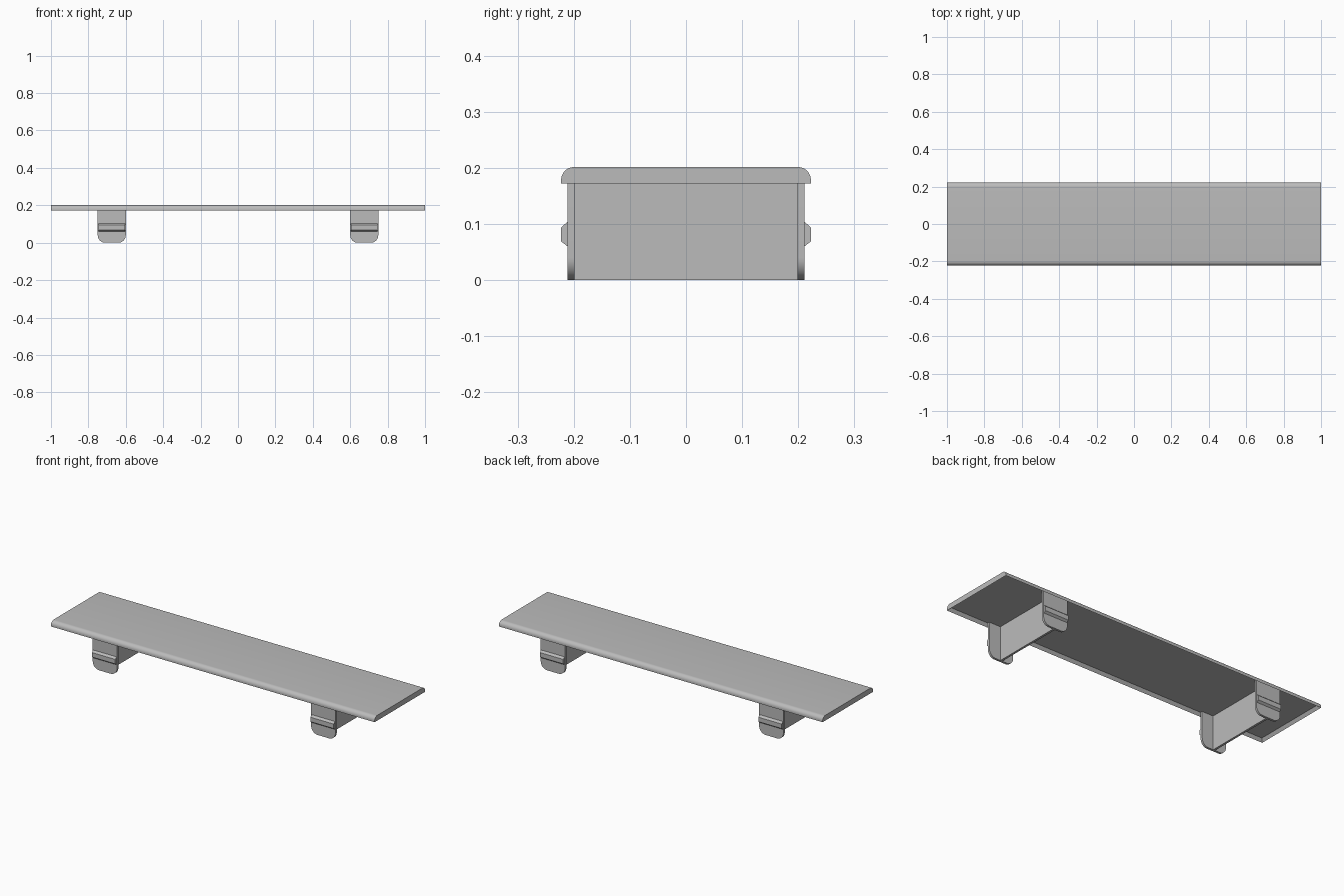
import bpy, bmesh, math
from mathutils import Vector

cube = bpy.data.objects.get("Cube")
if cube:
    bpy.data.objects.remove(cube, do_unlink=True)

grey = bpy.data.materials.new("plain grey")
grey.use_nodes = True
grey.diffuse_color = (0.5, 0.5, 0.5, 1)
grey.node_tree.nodes["Principled BSDF"].inputs["Base Color"].default_value = (0.5, 0.5, 0.5, 1)


def arc(cx, cy, r, start, end, steps=10):
    """Points on an arc, angles in degrees."""
    angles = [math.radians(start + (end - start) * i / steps) for i in range(steps + 1)]
    return [(cx + r * math.cos(a), cy + r * math.sin(a)) for a in angles]


def prism(points, direction):
    """Solid made by sweeping a closed outline along a direction."""
    bm = bmesh.new()
    face = bm.faces.new([bm.verts.new(p) for p in points])
    swept = bmesh.ops.extrude_face_region(bm, geom=[face])["geom"]
    verts = [v for v in swept if isinstance(v, bmesh.types.BMVert)]
    bmesh.ops.translate(bm, verts=verts, vec=Vector(direction))
    bmesh.ops.recalc_face_normals(bm, faces=bm.faces)
    return bm


def finish(bm, name):
    mesh = bpy.data.meshes.new(name)
    bm.to_mesh(mesh)
    bm.free()
    mesh.materials.append(grey)
    obj = bpy.data.objects.new(name, mesh)
    bpy.context.collection.objects.link(obj)
    bpy.ops.object.select_all(action="DESELECT")
    obj.select_set(True)
    bpy.context.view_layer.objects.active = obj
    bpy.ops.object.shade_smooth_by_angle(angle=math.radians(30))
    return obj


# Cover plate: rounded long edges and a shallow recess underneath
half_y, bottom, top, radius = 0.2225, 0.172, 0.2015, 0.023
right_edge = arc(half_y - radius, top - radius, radius, 0, 90)
outline = [(half_y, bottom)] + right_edge
outline += [(-y, z) for y, z in reversed(outline)]
bm = prism([(-1, y, z) for y, z in outline], (2, 0, 0))
under = min(bm.faces, key=lambda f: f.calc_center_median().z)
bmesh.ops.inset_region(bm, faces=[under], thickness=0.012, use_even_offset=True)
bmesh.ops.translate(bm, verts=under.verts, vec=(0, 0, 0.017))
finish(bm, "cover_plate")

# Clip brackets: a thin web joining two rounded tabs, each with a catch ridge
tab_half, corner, ceiling = 0.075, 0.04, 0.19
tab_outline = [(tab_half, ceiling), (-tab_half, ceiling)]
tab_outline += arc(-tab_half + corner, corner, corner, 180, 270)
tab_outline += arc(tab_half - corner, corner, corner, 270, 360)
ridge_outline = [(0.205, 0.060), (0.211, 0.060), (0.2225, 0.069),
                 (0.2225, 0.094), (0.211, 0.104), (0.205, 0.104)]
ridge_half, web_half = 0.072, 0.006

for side, x in (("left", 0.675), ("right", -0.675)):
    web = [(x - web_half, -0.2, 0), (x + web_half, -0.2, 0),
           (x + web_half, -0.2, ceiling), (x - web_half, -0.2, ceiling)]
    finish(prism(web, (0, 0.4, 0)), f"{side}_web")
    for end, s in (("front", -1), ("back", 1)):
        tab = prism([(x + px, s * 0.199, z) for px, z in tab_outline], (0, s * 0.012, 0))
        finish(tab, f"{side}_{end}_tab")
        ridge = prism([(x - ridge_half, s * y, z) for y, z in ridge_outline],
                      (2 * ridge_half, 0, 0))
        finish(ridge, f"{side}_{end}_catch_ridge")
